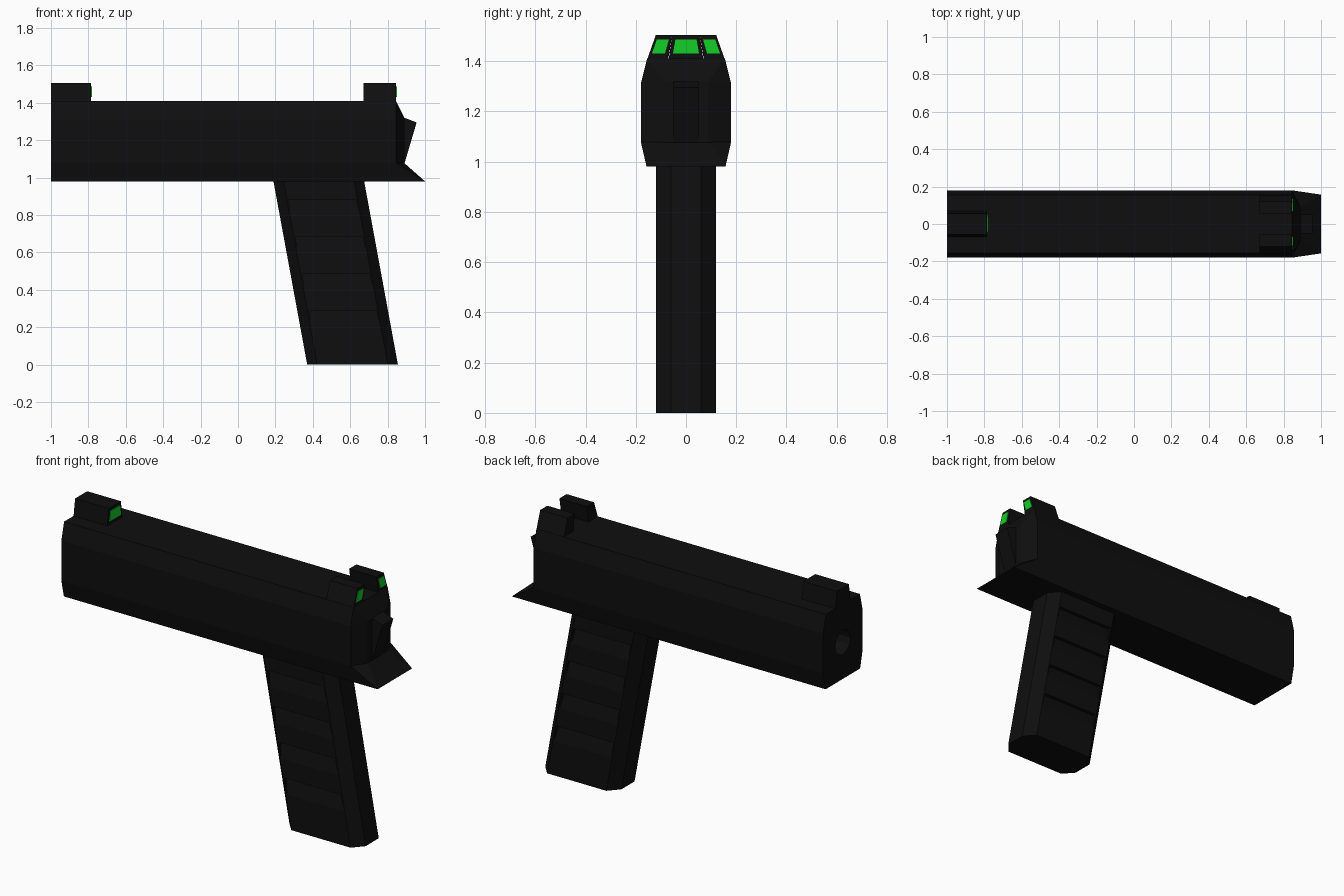
import bpy, bmesh, math
from mathutils import Vector

cube = bpy.data.objects.get("Cube")
if cube:
    bpy.data.objects.remove(cube, do_unlink=True)


def material(name, color):
    m = bpy.data.materials.new(name)
    m.use_nodes = True
    m.diffuse_color = color
    m.node_tree.nodes["Principled BSDF"].inputs["Base Color"].default_value = color
    return m


BLACK = material("matte black", (0.0045, 0.0045, 0.0045, 1))
GREEN = material("bright green", (0.007, 0.62, 0.02, 1))


def solid(name, points, mat=BLACK):
    """Flat-faced convex part spanned by its corner points."""
    bm = bmesh.new()
    for p in points:
        bm.verts.new(p)
    result = bmesh.ops.convex_hull(bm, input=bm.verts)
    loose = [v for v in bm.verts if not v.link_faces]
    bmesh.ops.delete(bm, geom=loose, context='VERTS')
    bmesh.ops.dissolve_limit(bm, angle_limit=math.radians(0.5),
                             verts=bm.verts, edges=bm.edges)
    bmesh.ops.recalc_face_normals(bm, faces=bm.faces)
    mesh = bpy.data.meshes.new(name)
    bm.to_mesh(mesh)
    bm.free()
    mesh.materials.append(mat)
    obj = bpy.data.objects.new(name, mesh)
    bpy.context.collection.objects.link(obj)
    return obj


def extrude_x(profile, x0, x1):
    return [(x, y, z) for x in (x0, x1) for y, z in profile]


def both_sides(profile):
    return [(s * y, z) for s in (-1, 1) for y, z in profile]


def cut(target, cutter):
    cutter.hide_render = True
    mod = target.modifiers.new("cut", 'BOOLEAN')
    mod.operation = 'DIFFERENCE'
    mod.solver = 'EXACT'
    mod.object = cutter
    bpy.context.view_layer.objects.active = target
    bpy.ops.object.modifier_apply(modifier=mod.name)
    bpy.data.objects.remove(cutter, do_unlink=True)


BACK = 0.845

# Long body with a bulged rear cap
body_profile = both_sides([(0.157, 0.98), (0.18, 1.08), (0.18, 1.31), (0.155, 1.41)])
cap = [(0.89, y, z) for y in (-0.09, 0.09) for z in (1.075, 1.32)]
body = solid("body", extrude_x(body_profile, -1, BACK) + cap)

# Bore in the front face
bore = [(x, 0.07 * math.cos(i * math.pi / 6), 1.19 + 0.07 * math.sin(i * math.pi / 6))
        for x in (-1.1, -0.7) for i in range(12)]
cut(body, solid("bore_cutter", bore))

# Rear tang and hammer
solid("tang", [(x, s * y, z) for s in (-1, 1) for x, y, z in
               [(BACK, 0.157, 0.98), (BACK, 0.18, 1.08), (0.89, 0.09, 1.077), (1, 0.157, 0.98)]])
solid("hammer", [(x, y, z) for y in (-0.05, 0.05) for x, z in
                 [(0.86, 1.32), (0.89, 1.32), (0.955, 1.295), (0.89, 1.075), (0.86, 1.075)]])

# Front sight with its painted mark
FRONT = -0.785
solid("front_sight", extrude_x(both_sides([(0.07, 1.40), (0.055, 1.505)]), -1, FRONT))
solid("front_sight_mark",
      extrude_x(both_sides([(0.052, 1.43), (0.042, 1.487)]), FRONT - 0.002, FRONT + 0.004), GREEN)

# Pair of rear sight posts with painted marks
for side, s in (("left", 1), ("right", -1)):
    post = [(s * y, z) for y, z in [(0.072, 1.40), (0.157, 1.40), (0.12, 1.505), (0.055, 1.505)]]
    mark = [(s * y, z) for y, z in [(0.084, 1.43), (0.136, 1.43), (0.116, 1.487), (0.068, 1.487)]]
    solid("rear_sight_" + side, extrude_x(post, 0.67, BACK))
    solid("rear_sight_mark_" + side, extrude_x(mark, BACK - 0.002, BACK + 0.004), GREEN)


# Raked grip with chamfered corners
def rake(z):
    return 0.37 - 0.184 * z


grip_points = []
for z in (0, 1.0):
    for y, inset in ((0.06, 0), (0.12, 0.054)):
        for s in (-1, 1):
            grip_points += [(rake(z) + inset, s * y, z), (rake(z) + 0.485 - inset, s * y, z)]
grip = solid("grip", grip_points)

# Wedge-shaped finger notches, deepest at the upper ledge
for i in range(4):
    top = 0.88 - 0.197 * i
    low = top - 0.09
    for s in (-1, 1):
        wedge = []
        for along in (0.062, 0.423):
            wedge += [(rake(top) + along, s * 0.10, top), (rake(top) + along, s * 0.14, top),
                      (rake(low) + along, s * 0.12, low), (rake(low) + along, s * 0.14, low)]
        cut(grip, solid("notch_cutter", wedge))
